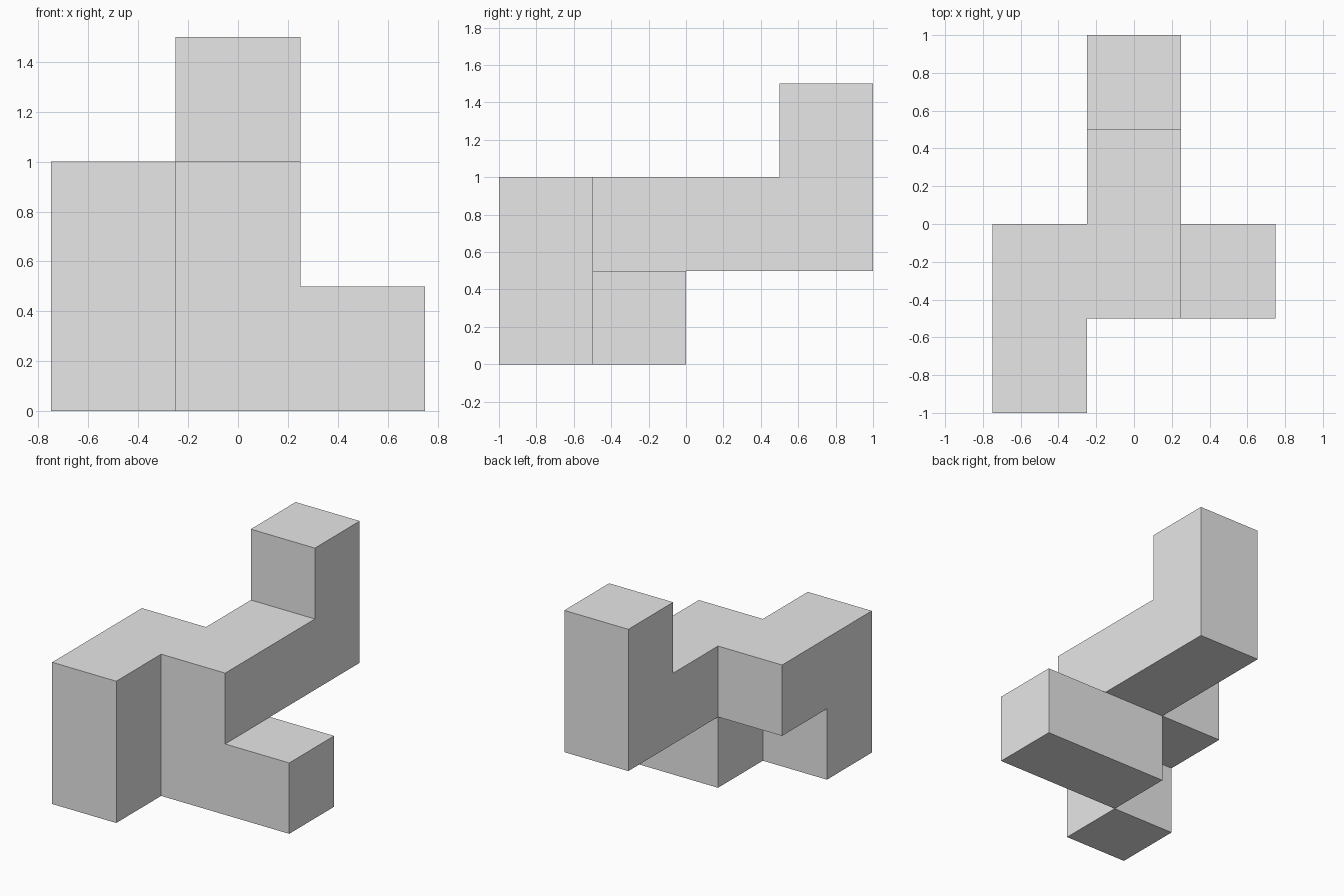
import bpy
import bmesh
from mathutils import Matrix, Vector

cube = bpy.data.objects.get("Cube")
if cube:
    bpy.data.objects.remove(cube, do_unlink=True)

SIZE = 0.5

# Single flat colour
grey = bpy.data.materials.new("light_grey")
grey.use_nodes = True
colour = (0.8, 0.8, 0.8, 1)
grey.diffuse_color = colour
grey.node_tree.nodes["Principled BSDF"].inputs["Base Color"].default_value = colour

# Block cells as (column, row, level), grouped by part
front_post = [(-1, 0, 0), (-1, 0, 1)]
side_link = [(-1, 1, 1)]
centre_post = [(0, 1, 0), (0, 1, 1)]
low_step = [(1, 1, 0)]
back_arm = [(0, 2, 1), (0, 3, 1)]
tower_top = [(0, 3, 2)]
cells = front_post + side_link + centre_post + low_step + back_arm + tower_top


def cell_centre(cell):
    column, row, level = cell
    return Vector((column, row - 1.5, level + 0.5)) * SIZE


# Join the blocks into one shell, dropping the walls shared by neighbours
bm = bmesh.new()
for cell in cells:
    made = bmesh.ops.create_cube(bm, size=SIZE,
                                 matrix=Matrix.Translation(cell_centre(cell)))
    faces = {f for v in made["verts"] for f in v.link_faces}
    shared = []
    for face in faces:
        face.normal_update()
        step = tuple(c + round(n) for c, n in zip(cell, face.normal))
        if step in cells:
            shared.append(face)
    bmesh.ops.delete(bm, geom=shared, context="FACES")
bmesh.ops.remove_doubles(bm, verts=bm.verts[:], dist=0.001)

# Clear the seams across flat faces
bmesh.ops.dissolve_limit(bm, angle_limit=0.01, verts=bm.verts[:], edges=bm.edges[:])

mesh = bpy.data.meshes.new("block_puzzle_piece")
bm.to_mesh(mesh)
bm.free()
mesh.materials.append(grey)
piece = bpy.data.objects.new("block_puzzle_piece", mesh)
bpy.context.collection.objects.link(piece)
